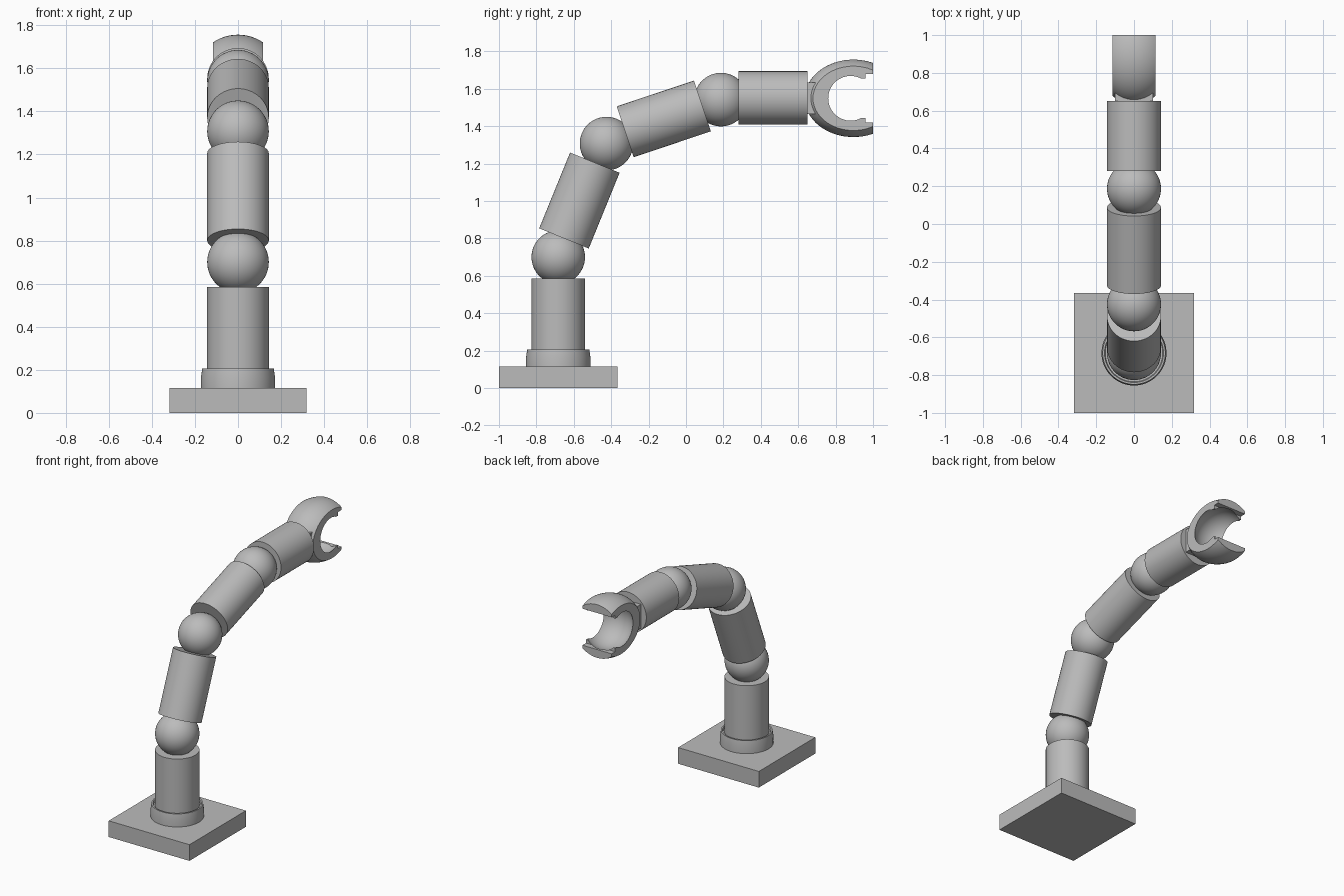
import bpy, bmesh, math
from mathutils import Vector

old = bpy.data.objects.get("Cube")
if old:
    bpy.data.objects.remove(old, do_unlink=True)

grey = bpy.data.materials.new("plain_grey")
grey.use_nodes = True
grey.diffuse_color = (0.5, 0.5, 0.5, 1)
grey.node_tree.nodes["Principled BSDF"].inputs["Base Color"].default_value = (0.5, 0.5, 0.5, 1)

R = 0.143            # arm radius
BASE_Y = -0.683      # turning axis of the base
HAND = Vector((0, 0.885, 1.549))


def finish(name, smooth=True):
    ob = bpy.context.object
    ob.name = name
    ob.data.materials.append(grey)
    if smooth:
        bpy.ops.object.shade_smooth_by_angle(angle=math.radians(30))
    return ob


def box(name, lo, hi):
    lo, hi = Vector(lo), Vector(hi)
    bpy.ops.mesh.primitive_cube_add(size=1, location=(lo + hi) / 2)
    bpy.context.object.scale = hi - lo
    bpy.ops.object.transform_apply(location=False)
    return finish(name, False)


def tube(name, start, end, radius=R):
    a, b = Vector((0, *start)), Vector((0, *end))
    bpy.ops.mesh.primitive_cylinder_add(vertices=64, radius=radius, depth=(b - a).length,
                                        location=(a + b) / 2)
    bpy.context.object.rotation_euler = (b - a).to_track_quat('Z', 'X').to_euler()
    return finish(name)


def ball(name, centre, size):
    bpy.ops.mesh.primitive_uv_sphere_add(segments=64, ring_count=32, radius=1, location=centre)
    bpy.context.object.scale = size
    bpy.ops.object.transform_apply(location=False)
    return finish(name)


def combine(target, tool, operation):
    mod = target.modifiers.new(operation.lower(), 'BOOLEAN')
    mod.operation = operation
    mod.solver = 'EXACT'
    mod.object = tool
    bpy.context.view_layer.objects.active = target
    bpy.ops.object.modifier_apply(modifier=mod.name)
    bpy.data.objects.remove(tool, do_unlink=True)


# Square foot plate
box("base_plate", (-0.318, -1, 0), (0.318, -0.365, 0.115))

# Lathed collar with a rim around the first arm section
profile = [(0.172, 0.11), (0.172, 0.165), (0.166, 0.205), (0.156, 0.205), (0.152, 0.19), (0.14, 0.19)]
bm = bmesh.new()
verts = [bm.verts.new((r, 0, z)) for r, z in profile]
edges = [bm.edges.new(pair) for pair in zip(verts, verts[1:])]
bmesh.ops.spin(bm, geom=verts + edges, cent=(0, 0, 0), axis=(0, 0, 1),
               angle=math.tau, steps=64, use_duplicate=False)
bmesh.ops.remove_doubles(bm, verts=bm.verts, dist=0.0005)
bmesh.ops.recalc_face_normals(bm, faces=bm.faces)
# The outer wall must face away from the axis
if any(f.normal.dot(f.calc_center_median() * Vector((1, 1, 0))) < 0
       for f in bm.faces if f.calc_center_median().xy.length > 0.17):
    bmesh.ops.reverse_faces(bm, faces=bm.faces)
mesh = bpy.data.meshes.new("base_collar")
bm.to_mesh(mesh)
bm.free()
collar = bpy.data.objects.new("base_collar", mesh)
collar.location.y = BASE_Y
bpy.context.collection.objects.link(collar)
bpy.ops.object.select_all(action='DESELECT')
collar.select_set(True)
bpy.context.view_layer.objects.active = collar
finish("base_collar")

# Arm sections in the y-z plane
sections = {
    "base_column": ((BASE_Y, 0.1), (BASE_Y, 0.585)),
    "lower_arm": ((-0.6525, 0.8), (-0.4875, 1.205)),
    "upper_arm": ((-0.325, 1.37), (0.0875, 1.508)),
    "wrist": ((0.28, 1.551), (0.65, 1.551)),
}
for name, (start, end) in sections.items():
    tube(name, start, end)

# Ball joints between the sections
joints = {"shoulder_joint": (BASE_Y, 0.7), "elbow_joint": (-0.425, 1.307), "wrist_joint": (0.187, 1.542)}
for name, (y, z) in joints.items():
    ball(name, (0, y, z), (R, R, R))

# Open gripper: flattened ball with a neck and a round socket
claw = ball("gripper_claw", HAND + Vector((0, 0.01, 0)), (0.207, 0.26, 0.207))
combine(claw, box("neck", HAND - Vector((0.1, 0.25, 0.085)), HAND + Vector((0.1, -0.1, 0.085))), 'UNION')
combine(claw, box("clip", HAND - Vector((0.115, 0.26, 0.3)), HAND + Vector((0.115, 0.115, 0.3))), 'INTERSECT')
combine(claw, ball("socket", HAND - Vector((0, 0.005, 0)), (0.166, 0.166, 0.166)), 'DIFFERENCE')

# Mouth between the jaws, with stepped tips
for reach, half in ((0, 0.105), (0.075, 0.13)):
    combine(claw, box("mouth", HAND + Vector((-0.3, reach, -half)), HAND + Vector((0.3, 0.3, half))), 'DIFFERENCE')
bpy.ops.object.select_all(action='DESELECT')
claw.select_set(True)
bpy.context.view_layer.objects.active = claw
bpy.ops.object.shade_smooth_by_angle(angle=math.radians(30))
